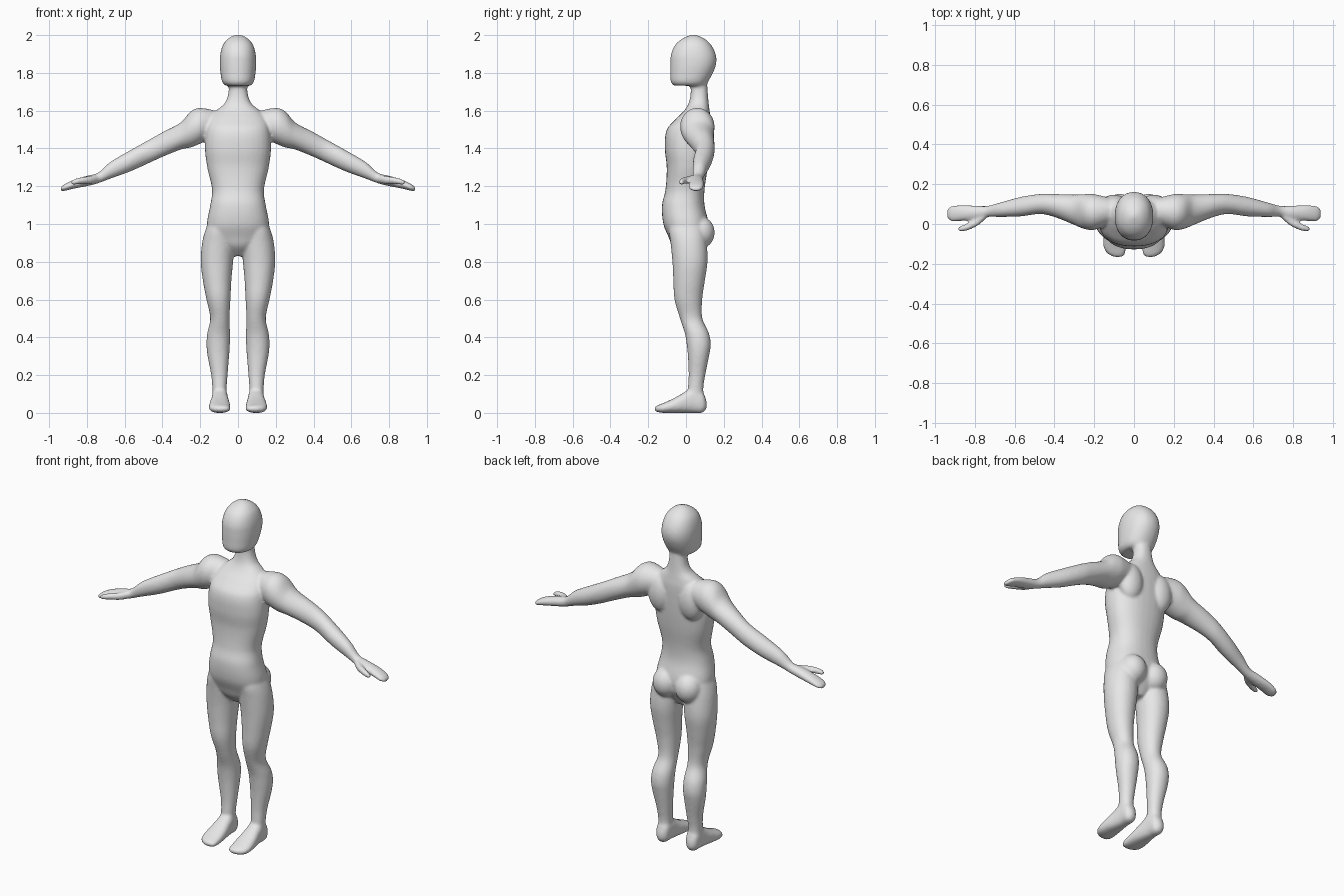
import bpy
import bmesh
import math
from mathutils import Matrix, Vector

default_cube = bpy.data.objects.get("Cube")
if default_cube:
    bpy.data.objects.remove(default_cube, do_unlink=True)

SEGMENTS = 32
STEPS = 5
body_bm = bmesh.new()


def blend_stations(stations):
    """Smoothly interpolate cross-sections along their first value."""
    count = len(stations)

    def slope(i, k):
        a, b = stations[max(i - 1, 0)], stations[min(i + 1, count - 1)]
        return (b[k] - a[k]) / (b[0] - a[0])

    result = []
    for i in range(count - 1):
        start, end = stations[i], stations[i + 1]
        gap = end[0] - start[0]
        for step in range(STEPS):
            t = step / STEPS
            row = [start[0] + gap * t]
            for k in range(1, len(start)):
                row.append((2 * t**3 - 3 * t**2 + 1) * start[k]
                           + (t**3 - 2 * t**2 + t) * gap * slope(i, k)
                           + (3 * t**2 - 2 * t**3) * end[k]
                           + (t**3 - t**2) * gap * slope(i + 1, k))
            result.append(row)
    result.append(list(stations[-1]))
    return result


def loft(axis, stations, side=1, power=2.0):
    """Closed loft; a station is (position, low_u, high_u, low_v, high_v)."""
    u_axis, v_axis = [k for k in range(3) if k != axis]
    rings = []
    for pos, u_low, u_high, v_low, v_high in blend_stations(stations):
        ring = []
        for s in range(SEGMENTS):
            angle = math.tau * s / SEGMENTS
            c, d = math.cos(angle), math.sin(angle)
            u = math.copysign(abs(c) ** (2 / power), c)
            v = math.copysign(abs(d) ** (2 / power), d)
            point = Vector()
            point[axis] = pos
            point[u_axis] = (u_low + u_high) / 2 + u * (u_high - u_low) / 2
            point[v_axis] = (v_low + v_high) / 2 + v * (v_high - v_low) / 2
            point.x *= side
            ring.append(body_bm.verts.new(point))
        rings.append(ring)
    faces = [body_bm.faces.new(rings[0]), body_bm.faces.new(rings[-1])]
    for lower, upper in zip(rings, rings[1:]):
        for s in range(SEGMENTS):
            n = (s + 1) % SEGMENTS
            faces.append(body_bm.faces.new((lower[s], lower[n], upper[n], upper[s])))
    bmesh.ops.recalc_face_normals(body_bm, faces=faces)


def centred_loft(stations, power):
    """Vertical loft symmetric about x = 0, from (z, half_width, front, back)."""
    loft(2, [(z, -w, w, front, back) for z, w, front, back in stations], power=power)


def muscle(centre, radii, side):
    """Ellipsoid mass merged into the body."""
    place = Matrix.Translation((centre[0] * side, centre[1], centre[2]))
    bmesh.ops.create_uvsphere(body_bm, u_segments=SEGMENTS, v_segments=16, radius=1,
                              matrix=place @ Matrix.Diagonal((*radii, 1)))


# Torso and neck
centred_loft([
    (.83, .035, -.02, .06), (.88, .10, -.07, .09), (.93, .155, -.092, .115),
    (1.0, .165, -.12, .12), (1.1, .147, -.127, .098), (1.18, .137, -.109, .098),
    (1.3, .163, -.102, .115), (1.4, .175, -.112, .125), (1.5, .168, -.102, .13),
    (1.56, .15, -.05, .13), (1.6, .115, -.01, .125), (1.64, .07, .014, .12),
    (1.7, .05, .025, .115), (1.77, .05, .02, .11)], 2.3)

# Head with a flat face and a squared jaw
centred_loft([
    (1.732, .066, -.065, .105), (1.75, .083, -.08, .115), (1.8, .093, -.083, .143),
    (1.85, .097, -.083, .16), (1.9, .094, -.079, .157), (1.95, .079, -.056, .132),
    (1.98, .054, -.022, .1), (1.995, .03, .01, .07), (2.002, .008, .03, .05)], 2.2)

for side in (-1, 1):
    # Leg
    loft(2, [
        (.06, .06, .135, .01, .095), (.13, .06, .136, .01, .092),
        (.2, .055, .142, .014, .102), (.3, .047, .161, .01, .122),
        (.36, .043, .167, .004, .131), (.42, .042, .163, -.006, .122),
        (.5, .045, .147, -.032, .087), (.6, .04, .167, -.061, .086),
        (.7, .035, .186, -.067, .1), (.8, .026, .197, -.072, .114),
        (.9, .02, .19, -.082, .11), (.97, .03, .172, -.09, .1),
        (1.03, .04, .145, -.08, .08)], side, 2.1)

    # Foot
    loft(1, [
        (-.167, .06, .1, .012, .03), (-.15, .045, .132, .004, .04),
        (-.12, .04, .152, 0, .052), (-.06, .042, .152, 0, .08),
        (0, .05, .142, 0, .115), (.04, .055, .137, 0, .14),
        (.09, .062, .132, .002, .11), (.11, .085, .112, .025, .06)], side, 2.4)

    # Shoulder, arm and mitten hand
    loft(0, [
        (.08, .02, .12, 1.48, 1.59), (.2, -.03, .15, 1.425, 1.615),
        (.25, -.025, .15, 1.405, 1.597), (.3, -.005, .148, 1.395, 1.54),
        (.4, .035, .151, 1.355, 1.486), (.47, .05, .151, 1.323, 1.447),
        (.57, .038, .136, 1.278, 1.391), (.68, .035, .106, 1.238, 1.326),
        (.74, .035, .091, 1.215, 1.272), (.8, .02, .093, 1.2, 1.256),
        (.87, .015, .096, 1.187, 1.234), (.92, .014, .09, 1.175, 1.21),
        (.939, .028, .076, 1.175, 1.194)], side)

    # Thumb
    loft(0, [
        (.74, .03, .07, 1.22, 1.26), (.78, -.005, .04, 1.212, 1.255),
        (.82, -.026, .012, 1.212, 1.25), (.86, -.038, -.006, 1.208, 1.24),
        (.885, -.036, -.016, 1.208, 1.228)], side)

    # Buttock and shoulder blade
    muscle((.073, .075, .955), (.076, .077, .085), side)
    muscle((.1, .09, 1.48), (.075, .057, .11), side)

# Merge the masses into one smooth skin
mesh = bpy.data.meshes.new("body")
body_bm.to_mesh(mesh)
body_bm.free()
body = bpy.data.objects.new("body", mesh)
bpy.context.collection.objects.link(body)

skin = bpy.data.materials.new("light_grey")
skin.use_nodes = True
grey = (.8, .8, .8, 1)
skin.diffuse_color = grey
for node in skin.node_tree.nodes:
    if node.type == 'BSDF_PRINCIPLED':
        node.inputs["Base Color"].default_value = grey
mesh.materials.append(skin)

remesh = body.modifiers.new("merge", 'REMESH')
remesh.mode = 'VOXEL'
remesh.voxel_size = .008
remesh.use_smooth_shade = True
soften = body.modifiers.new("soften", 'SMOOTH')
soften.factor = .5
soften.iterations = 7

bpy.ops.object.select_all(action='DESELECT')
body.select_set(True)
bpy.context.view_layer.objects.active = body
for modifier in ("merge", "soften"):
    bpy.ops.object.modifier_apply(modifier=modifier)
bpy.ops.object.shade_smooth()
